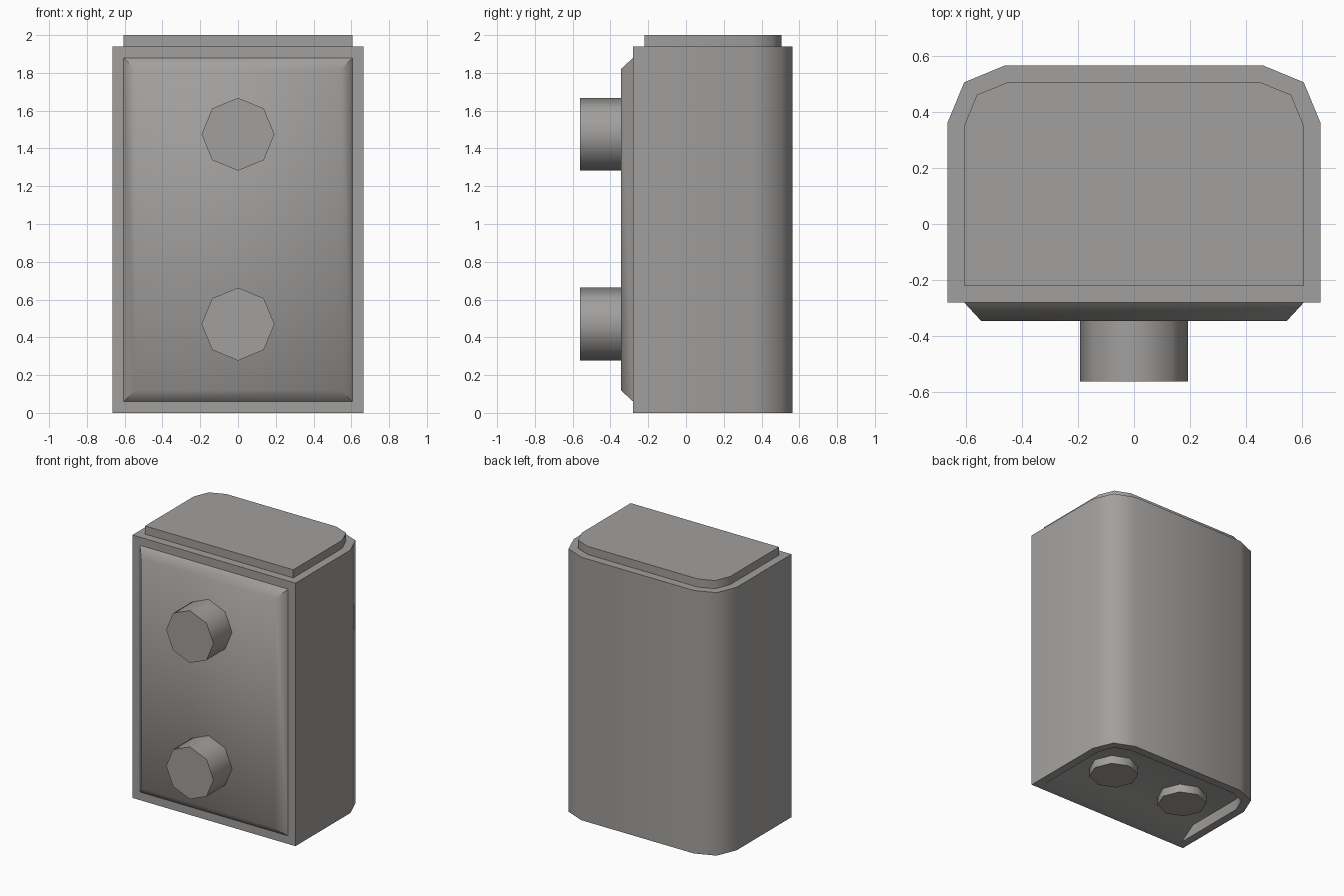
import bpy, bmesh, math

if "Cube" in bpy.data.objects:
    bpy.data.objects.remove(bpy.data.objects["Cube"])

grey = bpy.data.materials.new("plain grey")
grey.diffuse_color = (0.36, 0.35, 0.34, 1)
grey.use_nodes = True
grey.node_tree.nodes["Principled BSDF"].inputs["Base Color"].default_value = grey.diffuse_color


def loft(name, rings, cap_start=True):
    """Skin matching rings of points, capping the ends."""
    bm = bmesh.new()
    rows = [[bm.verts.new(p) for p in ring] for ring in rings]
    n = len(rows[0])
    for a, b in zip(rows, rows[1:]):
        for i in range(n):
            j = (i + 1) % n
            bm.faces.new((a[i], a[j], b[j], b[i]))
    if cap_start:
        bm.faces.new(rows[0][::-1])
    bm.faces.new(rows[-1])
    bmesh.ops.recalc_face_normals(bm, faces=bm.faces)
    me = bpy.data.meshes.new(name)
    bm.to_mesh(me)
    bm.free()
    me.materials.append(grey)
    ob = bpy.data.objects.new(name, me)
    bpy.context.collection.objects.link(ob)
    bpy.ops.object.select_all(action='DESELECT')
    ob.select_set(True)
    bpy.context.view_layer.objects.active = ob
    bpy.ops.object.shade_smooth_by_angle(angle=math.radians(50))
    return ob


def outline(half, z):
    """Mirror a right-hand plan profile, running front to back."""
    pts = half + [(-x, y) for x, y in reversed(half)]
    return [(x, y, z) for x, y in pts]


def octagon(r, place):
    return [place(r * math.cos(i * math.pi / 4), r * math.sin(i * math.pi / 4)) for i in range(8)]


outer = [(0.665, -0.28), (0.665, 0.36), (0.605, 0.505), (0.46, 0.565)]
inner = [(0.605, -0.22), (0.605, 0.35), (0.56, 0.46), (0.45, 0.505)]
ceiling = [(0.605, -0.10)] + inner[1:]

# Body with a shallow hollow underneath, sloped at the front
loft("body", [outline(ceiling, 0.08), outline(inner, 0), outline(outer, 0), outline(outer, 1.94)])

# Raised top plate
loft("top_plate", [outline(inner, 1.94), outline(inner, 2.0)])


# Bevelled front panel
def panel_ring(x, z0, z1, y):
    return [(-x, y, z0), (x, y, z0), (x, y, z1), (-x, y, z1)]


loft("front_panel", [panel_ring(0.605, 0.06, 1.88, -0.28), panel_ring(0.545, 0.12, 1.82, -0.345)])

# Front studs
for label, zc in (("lower", 0.47), ("upper", 1.475)):
    loft(label + "_front_stud",
         [octagon(0.193, lambda u, v: (u, y, zc + v)) for y in (-0.345, -0.562)])

# Pegs inside the underside hollow
for label, xc in (("left", -0.3), ("right", 0.3)):
    loft(label + "_underside_peg",
         [octagon(0.165, lambda u, v: (xc + u, 0.145 + v, z)) for z in (0.08, 0.02)])
